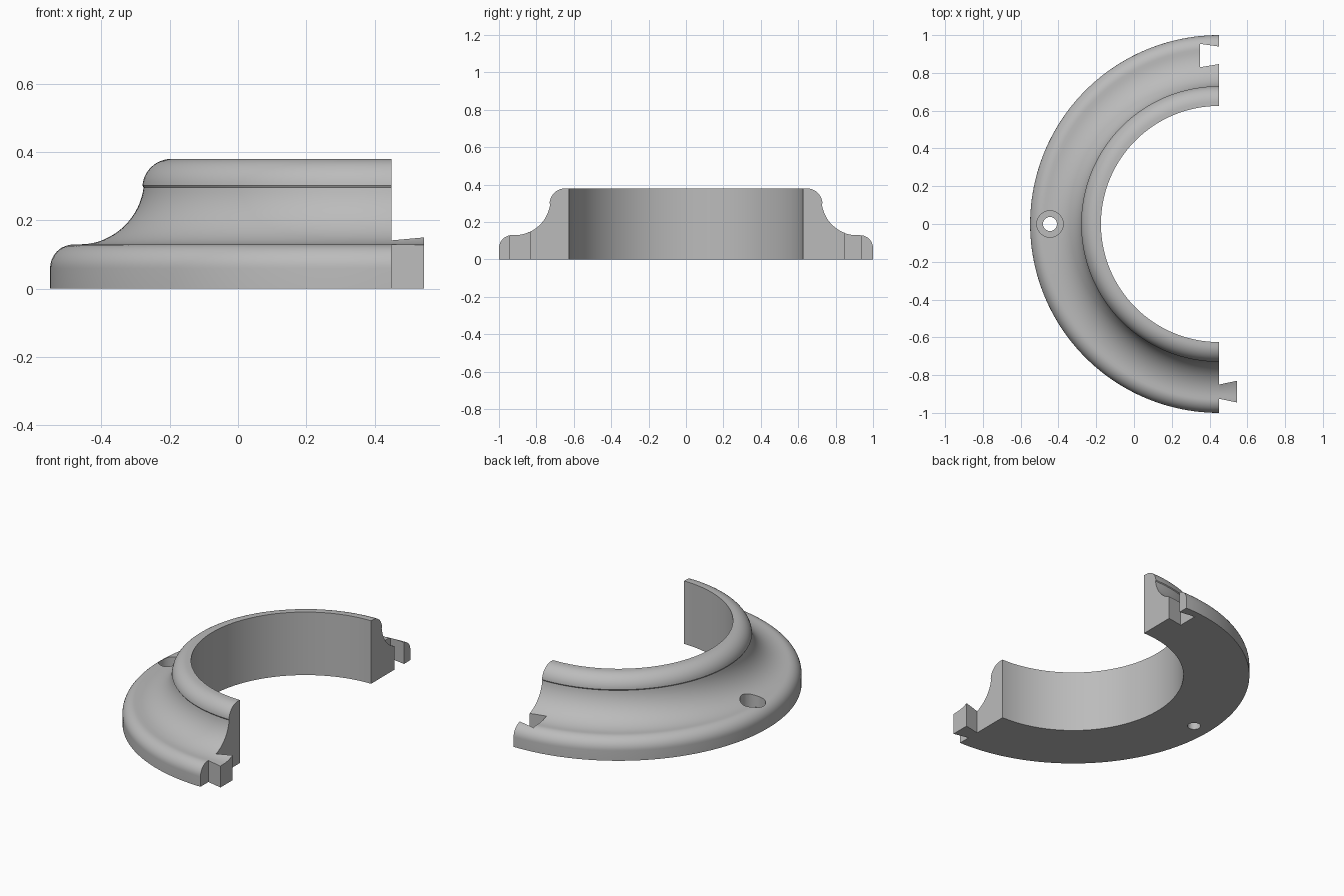
import bpy, bmesh, math
from mathutils import Matrix, Vector

cube = bpy.data.objects.get("Cube")
if cube:
    bpy.data.objects.remove(cube, do_unlink=True)

AXIS_X = 0.45            # ring axis, also the plane of the cut ends
SEGMENTS = 96
HOLE_X = -0.445

grey = bpy.data.materials.new("plain grey")
grey.use_nodes = True
colour = (0.5, 0.5, 0.5, 1)
grey.diffuse_color = colour
grey.node_tree.nodes["Principled BSDF"].inputs["Base Color"].default_value = colour


def make_object(name, bm):
    bmesh.ops.recalc_face_normals(bm, faces=bm.faces[:])
    mesh = bpy.data.meshes.new(name)
    bm.to_mesh(mesh)
    bm.free()
    mesh.materials.append(grey)
    obj = bpy.data.objects.new(name, mesh)
    bpy.context.collection.objects.link(obj)
    return obj


def arc(cx, cz, radius, start, end, steps):
    angles = [math.radians(start + (end - start) * i / steps) for i in range(steps + 1)]
    return [(cx + radius * math.cos(a), cz + radius * math.sin(a)) for a in angles]


def prism(name, outline, bottom, top):
    """Extrude a plan outline upward; top is a function of y."""
    bm = bmesh.new()
    low = [bm.verts.new((x, y, bottom)) for x, y in outline]
    high = [bm.verts.new((x, y, top(y))) for x, y in outline]
    count = len(outline)
    bm.faces.new(low)
    for i in range(count):
        j = (i + 1) % count
        bm.faces.new((low[i], low[j], high[j], high[i]))
    # the top is bridged in strips between the two ends of the outline
    for i in range(count // 2 - 1):
        bm.faces.new((high[i], high[i + 1], high[count - 2 - i], high[count - 1 - i]))
    return make_object(name, bm)


def cylinder(name, radius, bottom, top):
    bm = bmesh.new()
    bmesh.ops.create_cone(bm, cap_ends=True, segments=48, radius1=radius, radius2=radius,
                          depth=top - bottom,
                          matrix=Matrix.Translation((HOLE_X, 0, (top + bottom) / 2)))
    return make_object(name, bm)


def dovetail(x0, x1, side, narrow, wide, steps=10):
    """Plan outline of a dovetail; narrow and wide are (near, far) distances from the axis."""
    near = [(x0, side * (narrow[0] + (narrow[1] - narrow[0]) * i / steps)) for i in range(steps + 1)]
    far = [(x1, side * (wide[0] + (wide[1] - wide[0]) * i / steps)) for i in range(steps + 1)]
    return near + far[::-1]


def smooth(obj):
    bpy.ops.object.select_all(action='DESELECT')
    obj.select_set(True)
    bpy.context.view_layer.objects.active = obj
    bpy.ops.object.shade_smooth_by_angle(angle=math.radians(30))


# Moulded cross-section: rounded collar, cove, then rounded rim
crown = ([(0.625, 0.38)] + arc(0.645, 0.295, 0.085, 90, 5, 12)
         + arc(0.915, 0.32, 0.19, 187, 270, 18) + arc(0.93, 0.06, 0.07, 90, 0, 12))
section = [(0.625, 0)] + crown + [(1.0, 0)]


def crown_height(y):
    r = abs(y)
    for (r0, z0), (r1, z1) in zip(crown, crown[1:]):
        if r0 <= r <= r1 and r1 > r0:
            return z0 + (z1 - z0) * (r - r0) / (r1 - r0)
    return 0


# Half ring: sweep the section round the axis from back to front
bm = bmesh.new()
rings = []
for s in range(SEGMENTS + 1):
    a = math.pi / 2 + math.pi * s / SEGMENTS
    rings.append([bm.verts.new((AXIS_X + r * math.cos(a), r * math.sin(a), z)) for r, z in section])
for a, b in zip(rings, rings[1:]):
    for i in range(len(section)):
        j = (i + 1) % len(section)
        bm.faces.new((a[i], a[j], b[j], b[i]))
bm.faces.new(rings[0])
bm.faces.new(rings[-1])
half_ring = make_object("half_ring", bm)

# Dovetail socket, screw hole and counterbore are cut out of the ring
cutters = [
    prism("socket_cutter", dovetail(AXIS_X + 0.05, 0.35, 1, (0.855, 0.932), (0.83, 0.954)),
          -0.1, lambda y: 0.5),
    cylinder("screw_hole_cutter", 0.037, -0.1, 0.5),
    cylinder("counterbore_cutter", 0.07, 0.065, 0.5),
]
for cutter in cutters:
    cutter.hide_render = True
    mod = half_ring.modifiers.new(cutter.name, 'BOOLEAN')
    mod.operation = 'DIFFERENCE'
    mod.solver = 'EXACT'
    mod.object = cutter
bpy.context.view_layer.update()
cut = bpy.data.meshes.new_from_object(half_ring.evaluated_get(bpy.context.evaluated_depsgraph_get()))
half_ring.modifiers.clear()
half_ring.data = cut
for cutter in cutters:
    bpy.data.objects.remove(cutter, do_unlink=True)
smooth(half_ring)

# Dovetail tenon on the front end, topped with the same moulding
tenon = prism("dovetail_tenon", dovetail(AXIS_X, 0.545, -1, (0.85, 0.925), (0.83, 0.945)),
              0, crown_height)
smooth(tenon)
